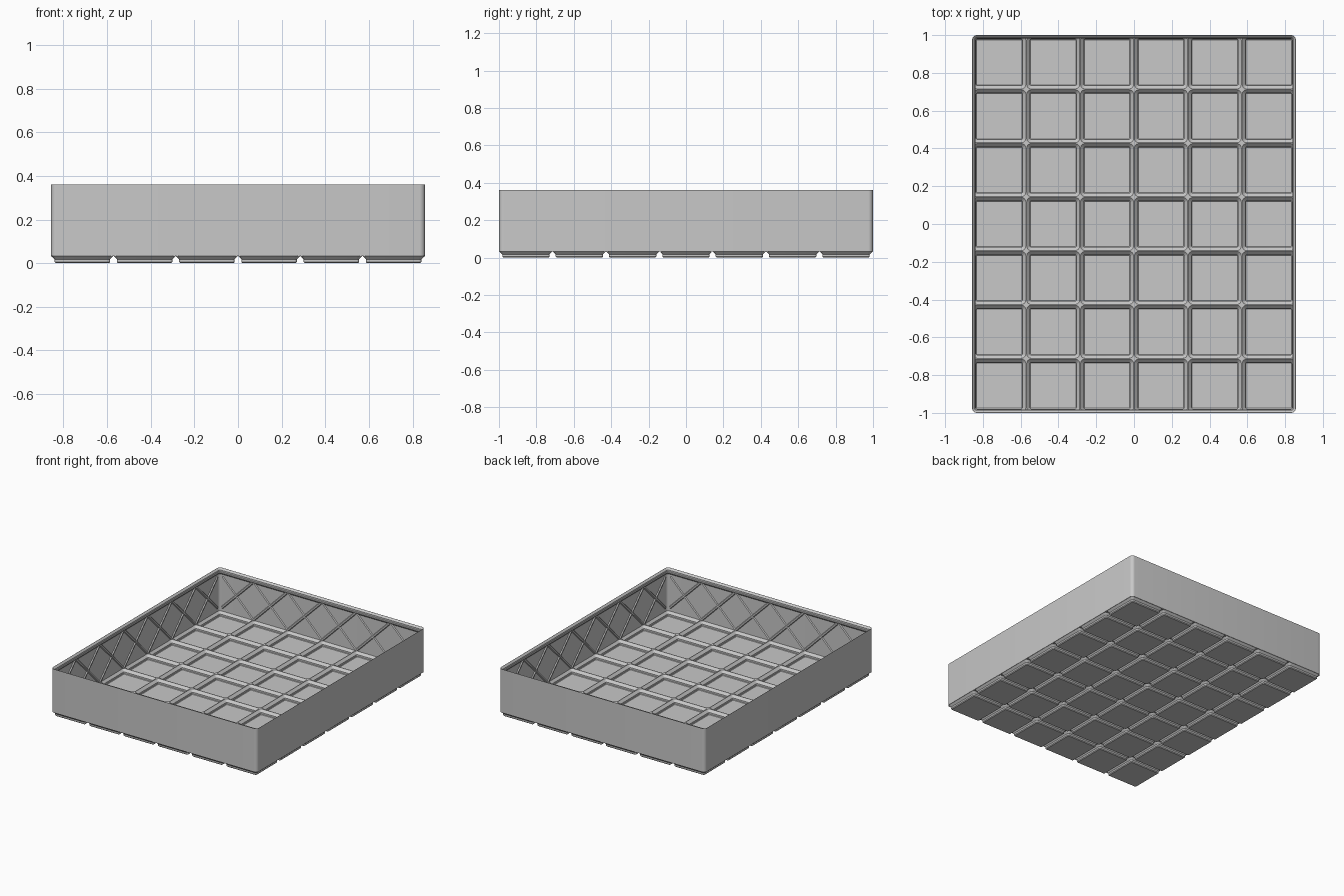
import bpy, bmesh, math
from mathutils import Vector

if "Cube" in bpy.data.objects:
    bpy.data.objects.remove(bpy.data.objects["Cube"])

PITCH = 2 / 7.0119            # cell spacing
NX, NY = 6, 7
HX, HY, R = 0.857, 1.0, 0.0256
RIDGE = 0.037                 # top of the ridges between the floor pockets

grey = bpy.data.materials.new("light grey")
grey.diffuse_color = (0.58, 0.58, 0.58, 1)
grey.use_nodes = True
grey.node_tree.nodes["Principled BSDF"].inputs["Base Color"].default_value = grey.diffuse_color


def rounded(cx, cy, hx, hy, radii, z, seg=6):
    """Points of a rounded rectangle, one radius per corner."""
    pts = []
    for i, (sx, sy) in enumerate(((1, 1), (-1, 1), (-1, -1), (1, -1))):
        r = radii[i]
        for k in range(seg + 1):
            a = math.pi / 2 * (i + k / seg)
            pts.append(Vector((cx + sx * (hx - r) + r * math.cos(a),
                               cy + sy * (hy - r) + r * math.sin(a), z)))
    return pts


def bridge(bm, a, b):
    n = len(a)
    for i in range(n):
        j = (i + 1) % n
        bm.faces.new((a[i], a[j], b[j], b[i]))


def add_loop(bm, pts):
    return [bm.verts.new(p) for p in pts]


def finish(bm, name):
    bmesh.ops.remove_doubles(bm, verts=bm.verts, dist=0.00005)
    bmesh.ops.recalc_face_normals(bm, faces=bm.faces)
    me = bpy.data.meshes.new(name)
    bm.to_mesh(me)
    bm.free()
    ob = bpy.data.objects.new(name, me)
    bpy.context.collection.objects.link(ob)
    me.materials.append(grey)
    bpy.ops.object.select_all(action='DESELECT')
    ob.select_set(True)
    bpy.context.view_layer.objects.active = ob
    bpy.ops.object.shade_smooth_by_angle(angle=math.radians(30))
    return ob


# Floor: thin stepped feet, hollow from above, joined by narrow ridges
UNDER = [(0.1213, 0.0055, 0), (0.1267, 0.0109, 0.0055),
         (0.1267, 0.0109, 0.0177), (0.1414, 0.0256, 0.0324)]
OVER = [(0.1403, 0.0235, RIDGE), (0.1227, 0.007, 0.0194),
        (0.1227, 0.007, 0.0071), (0.1196, 0.004, 0.004)]
bm = bmesh.new()
for ix in range(NX):
    for iy in range(NY):
        cx = (ix - (NX - 1) / 2) * PITCH
        cy = (iy - (NY - 1) / 2) * PITCH
        ends = [(ix == (NX - 1 if sx > 0 else 0)) and (iy == (NY - 1 if sy > 0 else 0))
                for sx, sy in ((1, 1), (-1, 1), (-1, -1), (1, -1))]
        edge_r = [R + 0.002 if e else 0.0 for e in ends]

        def cell_edge(z):
            pts = rounded(cx, cy, PITCH / 2, PITCH / 2, edge_r, z)
            return [Vector((max(-HX + .001, min(HX - .001, p.x)),
                            max(-HY + .001, min(HY - .001, p.y)), z)) for p in pts]

        under = [add_loop(bm, rounded(cx, cy, h, h, [r] * 4, z)) for h, r, z in UNDER]
        under.append(add_loop(bm, cell_edge(0.0326)))
        over = [add_loop(bm, cell_edge(RIDGE))]
        over += [add_loop(bm, rounded(cx, cy, h, h, [r] * 4, z)) for h, r, z in OVER]
        for chain in (under, over):
            for a, b in zip(chain, chain[1:]):
                bridge(bm, a, b)
        bm.faces.new(under[0])
        bm.faces.new(over[-1])
finish(bm, "floor_cells")

# Walls with the stepped stacking lip, as (inset, height)
WALL = [(0, 0.0324), (0, 0.36), (0.001, 0.36), (0.0139, 0.3471), (0.0139, 0.335),
        (0.0177, 0.3312), (0.0177, 0.326), (0.005, 0.3133), (0.005, 0.0324)]
bm = bmesh.new()
loops = [add_loop(bm, rounded(0, 0, HX - d, HY - d, [R - d] * 4, z)) for d, z in WALL]
for a, b in zip(loops, loops[1:] + loops[:1]):
    bridge(bm, a, b)
finish(bm, "walls_and_lip")


# Crossed diagonal ribs on the inside of each wall
def rib(bm, p, q, inward):
    side = (q - p).normalized().cross(inward)
    ends = []
    for c in (p, q):
        ends.append([bm.verts.new(c + side * s + inward * d) for s, d in
                     ((-0.011, 0.003), (0.011, 0.003), (0.005, 0.012), (-0.005, 0.012))])
    bridge(bm, ends[0], ends[1])
    bm.faces.new(ends[0])
    bm.faces.new(ends[1])


def ribbed_wall(name, count, along, inward, half, dist):
    bm = bmesh.new()
    low, high, lim = 0.036, 0.322, half - 0.03
    for i in range(count):
        c = (i - (count - 1) / 2) * PITCH
        for s in (-1, 1):
            u0, u1 = c - s * PITCH / 2, c + s * PITCH / 2
            pts = []
            for u in (u0, u1):
                v = max(-lim, min(lim, u))
                z = low + (high - low) * (v - u0) / (u1 - u0)
                pts.append(along * v - inward * dist + Vector((0, 0, z)))
            rib(bm, pts[0], pts[1], inward)
    finish(bm, name)


X, Y = Vector((1, 0, 0)), Vector((0, 1, 0))
ribbed_wall("front_ribs", NX, X, Y, HX, HY)
ribbed_wall("back_ribs", NX, X, -Y, HX, HY)
ribbed_wall("left_ribs", NY, Y, X, HY, HX)
ribbed_wall("right_ribs", NY, Y, -X, HY, HX)
